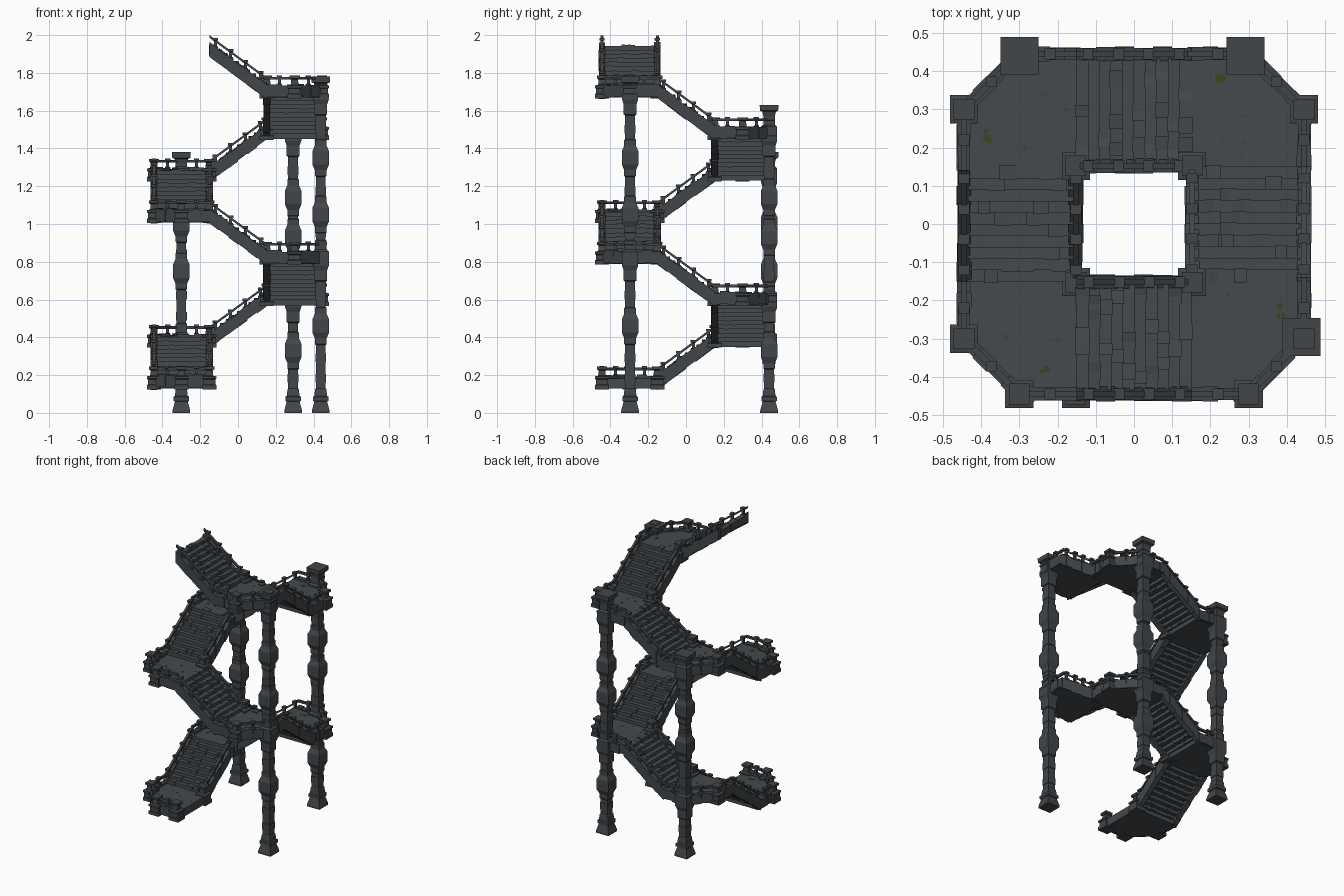
import bpy, bmesh, math, random
from mathutils import Matrix, Vector

if "Cube" in bpy.data.objects:
    bpy.data.objects.remove(bpy.data.objects["Cube"])

random.seed(4)
RISE, BASE, STEPS = 0.22, 0.125, 10


def material(name, rgb):
    m = bpy.data.materials.new(name)
    m.diffuse_color = (*rgb, 1)
    m.use_nodes = True
    m.node_tree.nodes["Principled BSDF"].inputs["Base Color"].default_value = m.diffuse_color
    return m


STONE = material("slate stone", (0.054, 0.061, 0.067))
PALE = material("worn slate", (0.060, 0.067, 0.073))
MOSS = material("moss green", (0.035, 0.065, 0.010))


class Part:
    """Collects solids in one mesh, each placed by the current matrix."""

    def __init__(self, name, mat):
        self.name, self.mat, self.bm = name, mat, bmesh.new()
        self.M = Matrix.Identity(4)

    def rings(self, rings):
        vs = [[self.bm.verts.new(self.M @ Vector(p)) for p in r] for r in rings]
        n = len(vs[0])
        for a, b in zip(vs, vs[1:]):
            for i in range(n):
                j = (i + 1) % n
                self.bm.faces.new((a[i], a[j], b[j], b[i]))
        self.bm.faces.new(vs[0][::-1])
        self.bm.faces.new(vs[-1])

    def beam(self, a, b, w, h):
        # prism with upright ends; a and b are bottom centres
        a, b = Vector(a), Vector(b)
        d = b - a
        s = Vector((-d.y, d.x, 0)).normalized() * w / 2
        up = Vector((0, 0, h))
        self.rings([[p - s, p + s, p + s + up, p - s + up] for p in (a, b)])

    def stack(self, x, y, profile):
        # square column from (height, half width) pairs
        self.rings([[(x - r, y - r, z), (x + r, y - r, z), (x + r, y + r, z), (x - r, y + r, z)]
                    for z, r in profile])

    def masonry(self, a, b, w, h, count):
        # row of slightly uneven blocks
        a, b = Vector(a), Vector(b)
        for i in range(count):
            drop = Vector((0, 0, random.uniform(-0.004, 0.004)))
            self.beam(a.lerp(b, i / count) + drop, a.lerp(b, (i + 1) / count) + drop,
                      w + random.uniform(-0.004, 0.006), h + random.uniform(-0.003, 0.004))

    def finish(self):
        bmesh.ops.recalc_face_normals(self.bm, faces=self.bm.faces)
        me = bpy.data.meshes.new(self.name)
        self.bm.to_mesh(me)
        self.bm.free()
        me.materials.append(self.mat)
        bpy.context.collection.objects.link(bpy.data.objects.new(self.name, me))


floors = Part("landing_floors", PALE)
edges = Part("landing_edge_blocks", STONE)
newels = Part("newel_posts", STONE)
treads = Part("stair_treads", PALE)
bricks = Part("raised_tread_bricks", PALE)
stringers = Part("stair_stringers", STONE)
rails = Part("handrails", STONE)
balusters = Part("balusters", STONE)
pillars = Part("support_pillars", STONE)
moss = Part("moss_patches", MOSS)
PARTS = [floors, edges, newels, treads, bricks, stringers, rails, balusters, pillars, moss]

NEWEL = [(0, 0.037), (0.022, 0.037), (0.026, 0.032), (0.052, 0.032), (0.056, 0.037), (0.068, 0.037),
         (0.072, 0.02), (0.1, 0.018), (0.106, 0.027), (0.12, 0.027)]
BALUSTER = [(0.04, 0.014), (0.075, 0.014), (0.08, 0.008), (0.107, 0.008), (0.109, 0.014), (0.122, 0.014)]


def rail(a, b):
    rails.beam((*a[:2], a[2] + 0.1), (*b[:2], b[2] + 0.1), 0.016, 0.014)


def mid(a, b, t):
    return Vector(a).lerp(Vector(b), t)


def landing(first):
    # chamfered slab
    outline = [(-.13, -.13), (-.45, -.13), (-.45, -.3), (-.3, -.45), (-.13, -.45)]
    floors.rings([[(x, y, z) for x, y in outline] for z in (0.004, 0.058)])
    # outer edge: straight, diagonal, straight
    path = [(-.445, -.14, 0), (-.445, -.3, 0), (-.3, -.445, 0), (-.14, -.445, 0)]
    for a, b in zip(path, path[1:]):
        edges.masonry((*a[:2], 0.008), (*b[:2], 0.008), 0.034, 0.064, 4)
        rail(a, b)
        balusters.stack(*mid(a, b, 0.5)[:2], BALUSTER)
    # newels at the chamfer ends and the inner corner
    spots = [(-.445, -.3), (-.3, -.445), (-.152, -.152)]
    if first:
        spots.append((-.152, -.445))
    for x, y in spots:
        newels.stack(x, y, NEWEL)
    # moss on the floor
    for i in range(6):
        x, y = -.235 + random.uniform(-.015, .015), -.385 + random.uniform(-.01, .01)
        moss.beam((x, y, 0.057), (x + 0.012, y + 0.003, 0.057), 0.009, 0.003)
    for i in range(4):
        x, y = random.uniform(-.36, -.16), random.uniform(-.32, -.15)
        moss.beam((x, y, 0.057), (x + 0.01, y + 0.002, 0.057), 0.004, 0.003)


def flight():
    run, rise = 0.3 / STEPS, RISE / STEPS
    for i in range(STEPS):
        y, z = -0.15 + run * (i + 0.5), 0.032 + rise * i
        treads.beam((-.435, y, z), (-.16, y, z), run + 0.002, 0.048)
        # a few stones stand proud of every step
        for lo, hi in ((-.42, -.34), (-.33, -.26), (-.25, -.2)):
            if random.random() < 0.6:
                x = random.uniform(lo, hi)
                bricks.beam((x, y, z + random.choice((-.004, .006))),
                            (x + random.uniform(.03, .045), y, z + .003), run + 0.008, 0.049)
    # stringers, balusters and rails on both sides
    for x in (-.445, -.152):
        a, b = (x, -.15, 0), (x, .15, RISE)
        stringers.masonry(a, b, 0.034, 0.076, 6)
        rail(a, b)
        for t in (0.1, 0.37, 0.63, 0.9):
            p = mid(a, b, t)
            balusters.stack(p.x, p.y, [(p.z + h, r) for h, r in BALUSTER])


# eight landings and flights winding upward
for k in range(8):
    M = Matrix.Translation((0, 0, BASE + RISE * k)) @ Matrix.Rotation(-math.pi / 2 * k, 4, 'Z')
    for p in PARTS:
        p.M = M
    landing(k == 0)
    flight()


# three stone pillars reaching the ground, carved with bulges and collars
def pillar(x, y, levels, bulges, top):
    prof = [(0, .047), (.012, .047), (.06, .034), (.064, .041), (.085, .041), (.09, .034), (.125, .03), (.13, .026)]
    features = [(z, 'bulge') for z in bulges] + [(BASE + RISE * k, 'collar') for k in levels]
    for z, kind in sorted(features):
        if kind == 'bulge':
            prof += [(z - .1, .026), (z - .095, .031), (z - .065, .031), (z - .035, .044), (z + .035, .044),
                     (z + .065, .031), (z + .095, .031), (z + .1, .026)]
        else:
            prof += [(z - .09, .027), (z - .085, .034), (z - .03, .034), (z - .005, .043), (z + .07, .043),
                     (z + .08, .031), (z + .125, .031), (z + .13, .026)]
    prof = [q for q in prof if q[0] < top - .065]
    prof += [(top - .06, .03), (top - .035, .036), (top - .03, .048), (top, .05)]
    pillars.stack(x, y, prof)
    # stone joints
    z = 0.16
    while z < top - 0.1:
        pillars.stack(x, y, [(z, .029), (z + .045, .029)])
        z += 0.11


pillars.M = Matrix.Identity(4)
pillar(-.3, .44, (1, 5), (.75, 1.0), 1.38)
pillar(.292, .44, (2, 6), (.33, .93, 1.14), 1.63)
pillar(.438, -.296, (3, 7), (.46, 1.05, 1.35), 1.78)

for p in PARTS:
    p.finish()
